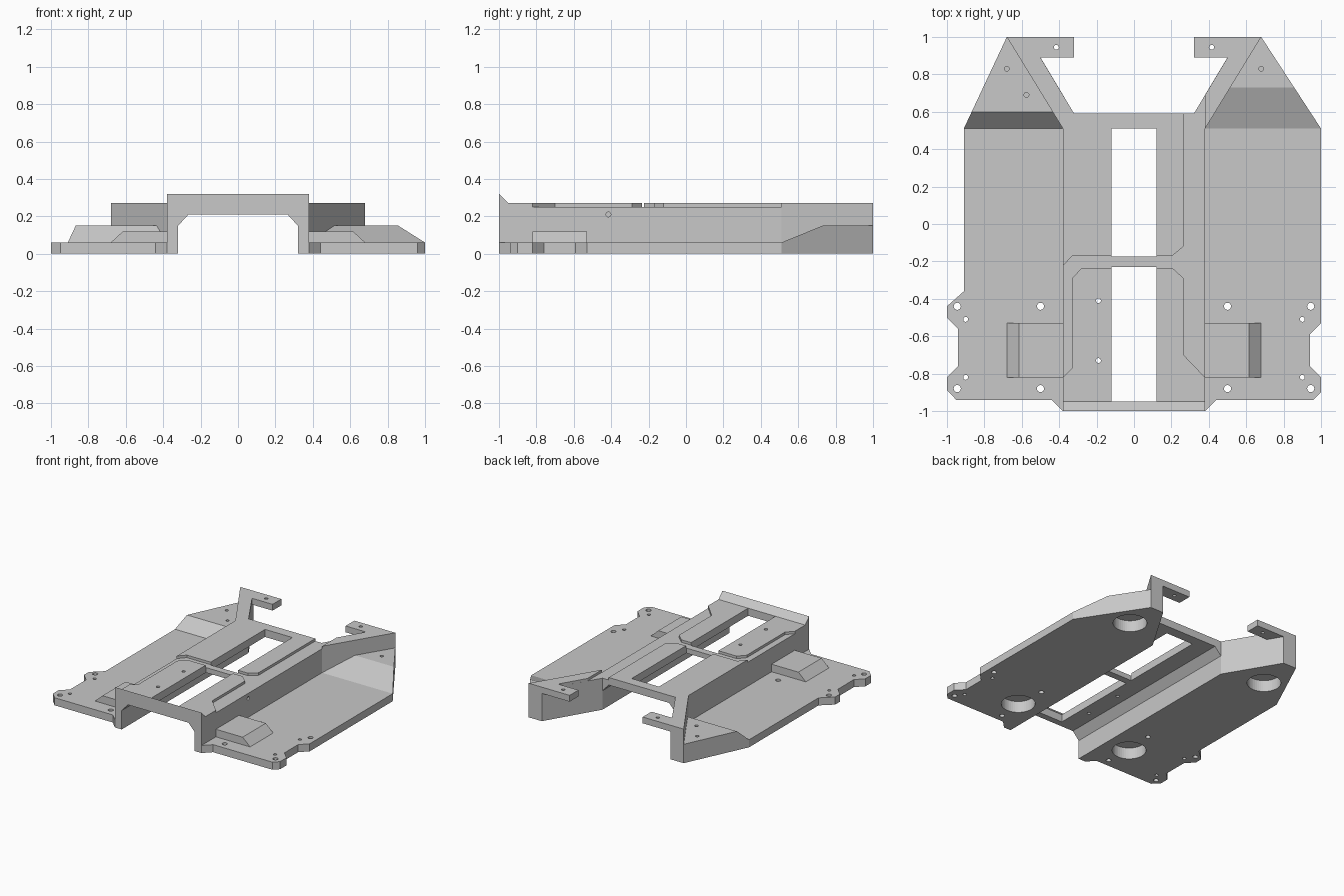
import bpy, bmesh, math
from mathutils import Vector

cube = bpy.data.objects.get("Cube")
if cube:
    bpy.data.objects.remove(cube, do_unlink=True)

grey = bpy.data.materials.new("light grey")
grey.use_nodes = True
COLOUR = (0.58, 0.58, 0.58, 1)
grey.diffuse_color = COLOUR
grey.node_tree.nodes["Principled BSDF"].inputs["Base Color"].default_value = COLOUR

parts = []


def add_prism(bm, pts, lo, hi, axis="z"):
    """Extrude a 2D outline between lo and hi along an axis."""
    place = {"z": lambda u, v, t: (u, v, t),
             "y": lambda u, v, t: (u, t, v),
             "x": lambda u, v, t: (t, u, v)}[axis]
    low = [bm.verts.new(place(u, v, lo)) for u, v in pts]
    high = [bm.verts.new(place(u, v, hi)) for u, v in pts]
    faces = [bm.faces.new(low), bm.faces.new(high)]
    for i in range(len(pts)):
        j = (i + 1) % len(pts)
        faces.append(bm.faces.new((low[i], low[j], high[j], high[i])))
    bmesh.ops.recalc_face_normals(bm, faces=faces)


def finish(bm, name):
    bmesh.ops.recalc_face_normals(bm, faces=bm.faces)
    mesh = bpy.data.meshes.new(name)
    bm.to_mesh(mesh)
    bm.free()
    mesh.materials.append(grey)
    obj = bpy.data.objects.new(name, mesh)
    bpy.context.collection.objects.link(obj)
    return obj


def prism(name, pts, lo, hi, axis="z"):
    bm = bmesh.new()
    add_prism(bm, pts, lo, hi, axis)
    parts.append(finish(bm, name))


def flip(pts, side):
    return [(u * side, v) for u, v in pts]


def circle(u, v, r, n=24):
    return [(u + r * math.cos(2 * math.pi * i / n),
             v + r * math.sin(2 * math.pi * i / n)) for i in range(n)]


def rect(u0, u1, v0, v1):
    return [(u0, v0), (u1, v0), (u1, v1), (u0, v1)]


FLOOR, WEDGE, CHANNEL, TOP = 0.06, 0.15, 0.25, 0.27

# Side plates with notched ears
prism("left_plate", [(.38, -1), (.44, -.94), (.96, -.94), (1, -.9), (1, -.82), (.94, -.76),
                     (.94, -.59), (1, -.53), (1, .51), (.38, .51)], 0, FLOOR)
prism("right_plate", flip([(.38, -1), (.44, -.94), (.95, -.94), (1, -.89), (1, -.82),
                           (.94, -.76), (.94, -.56), (1, -.5), (1, -.44), (.91, -.36),
                           (.91, .51), (.38, .51)], -1), 0, FLOOR)

# Rear wedges, ramped at the front
for name, side, outer, ramp_end in (("left_wedge", 1, 1, .73), ("right_wedge", -1, .91, .6)):
    bm = bmesh.new()
    add_prism(bm, flip([(.38, .51), (outer, .51), (.68, 1)], side), 0, WEDGE)
    normal = Vector((0, FLOOR - WEDGE, ramp_end - .51)).normalized()
    cut = bmesh.ops.bisect_plane(bm, geom=bm.verts[:] + bm.edges[:] + bm.faces[:],
                                 plane_co=(0, .51, FLOOR), plane_no=normal, clear_outer=True)
    edges = [e for e in cut["geom_cut"] if isinstance(e, bmesh.types.BMEdge)]
    bmesh.ops.holes_fill(bm, edges=[e for e in bm.edges if e.is_boundary] or edges)
    parts.append(finish(bm, name))

# Mirrored pieces: sloped housings, diagonal rear walls, mounting tabs
for label, side in (("left", 1), ("right", -1)):
    prism(label + "_housing", flip([(.38, FLOOR), (.68, FLOOR), (.615, .12), (.38, .12)], side),
          -.82, -.53, "y")
    prism(label + "_rear_wall", flip([(.38, .51), (.68, 1), (.565, 1), (.32, .59), (.38, .59)],
                                     side), 0, CHANNEL)
    prism(label + "_tab", flip([(.32, .89), (.5, .89), (.565, 1), (.32, 1)], side),
          .22, CHANNEL)

# Central tunnel with chamfered inside corners
half = [(.38, CHANNEL), (.38, 0), (.32, 0), (.32, .15), (.265, .21)]
prism("tunnel", half + flip(half[::-1], -1), -1, .59, "y")

# Raised top pads that leave a cable channel between them
prism("front_pad", [(-.38, -1), (.38, -1), (.38, -.82), (.265, -.7), (.265, -.29),
                    (.205, -.235), (-.28, -.235), (-.33, -.29), (-.33, -.77), (-.38, -.82)],
      CHANNEL, TOP)
prism("rear_pad", [(-.38, -.225), (-.33, -.17), (.205, -.17), (.265, -.12), (.265, .59),
                   (-.32, .59), (-.5, .89), (-.32, .89), (-.32, 1), (-.68, 1), (-.38, .51)],
      CHANNEL, TOP)
prism("left_wall_cap", [(.38, .51), (.68, 1), (.32, 1), (.32, .89), (.5, .89), (.38, .69)],
      CHANNEL, TOP)

# Front lip
prism("front_lip", [(-1, TOP), (-1, .32), (-.95, TOP)], -.38, .38, "x")

# Cutter: slots, screw holes and round pockets
bm = bmesh.new()
add_prism(bm, rect(-.12, .12, -.95, -.23), .18, .3)
add_prism(bm, rect(-.12, .12, -.175, .51), .18, .3)
for side in (1, -1):
    for x in (.5, .945):
        for y in (-.44, -.88):
            add_prism(bm, circle(x * side, y, .019), -.05, .1)
    for y in (-.51, -.82):
        add_prism(bm, circle(.9 * side, y, .013), -.05, .1)
    add_prism(bm, circle(.415 * side, .945, .013), .2, .3)
    add_prism(bm, circle(.68 * side, .83, .013), .12, .2)
    add_prism(bm, circle(.52 * side, -.675, .122, 48), -.05, .09)
add_prism(bm, circle(-.575, .69, .013), .12, .2)
add_prism(bm, circle(.65, .73, .122, 48), -.05, .09)
add_prism(bm, circle(-.64, .69, .122, 48), -.05, .09)
for y in (-.41, -.73):
    add_prism(bm, circle(-.19, y, .013), .18, .3)
add_prism(bm, circle(-.415, .21, .013), .3, .42, "x")
cutter = finish(bm, "hole_cutter")
cutter.hide_render = True

# Bake the holes into every part, then drop the cutter
for obj in parts:
    mod = obj.modifiers.new("holes", "BOOLEAN")
    mod.operation = "DIFFERENCE"
    mod.solver = "EXACT"
    mod.object = cutter
bpy.context.view_layer.update()
graph = bpy.context.evaluated_depsgraph_get()
baked = [bpy.data.meshes.new_from_object(obj.evaluated_get(graph)) for obj in parts]
for obj, mesh in zip(parts, baked):
    obj.modifiers.clear()
    obj.data = mesh
bpy.data.objects.remove(cutter, do_unlink=True)
